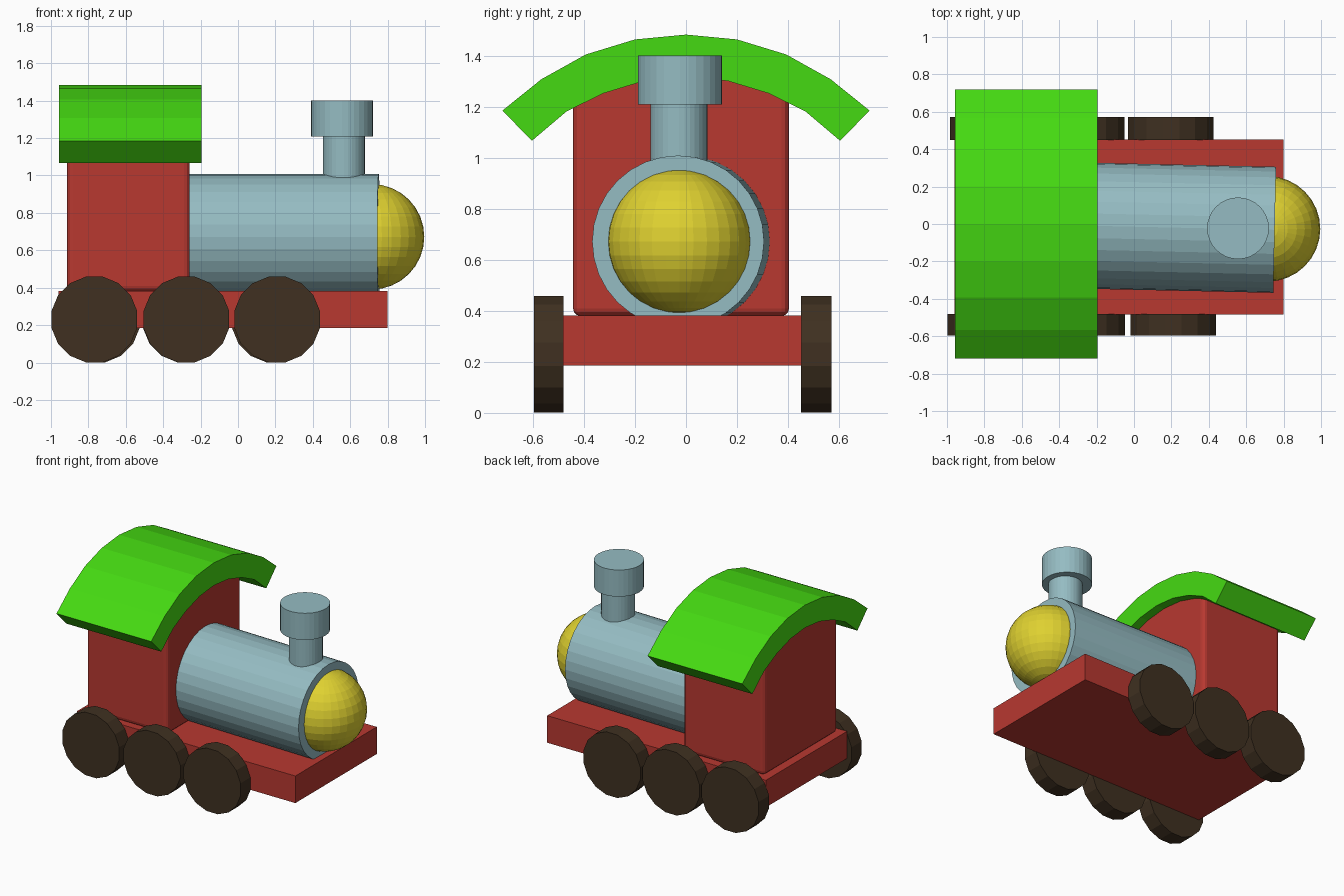
import bpy, bmesh
from math import pi, radians, cos, sin
from mathutils import Matrix, Vector

if "Cube" in bpy.data.objects:
    bpy.data.objects.remove(bpy.data.objects["Cube"])


def material(name, rgb):
    m = bpy.data.materials.new(name)
    m.diffuse_color = (*rgb, 1)
    m.use_nodes = True
    m.node_tree.nodes["Principled BSDF"].inputs["Base Color"].default_value = m.diffuse_color
    return m


RED = material("red_paint", (0.48, 0.04, 0.03))
GREEN = material("green_paint", (0.06, 0.70, 0.006))
BLUE = material("blue_grey_paint", (0.30, 0.50, 0.54))
YELLOW = material("yellow_paint", (0.74, 0.64, 0.03))
BROWN = material("dark_brown_paint", (0.05, 0.03, 0.015))


def finish(name, bm, mat):
    bmesh.ops.recalc_face_normals(bm, faces=bm.faces)
    mesh = bpy.data.meshes.new(name)
    bm.to_mesh(mesh)
    bm.free()
    mesh.materials.append(mat)
    obj = bpy.data.objects.new(name, mesh)
    bpy.context.collection.objects.link(obj)
    return obj


def box(name, lo, hi, mat, bevel=0.0):
    lo, hi = Vector(lo), Vector(hi)
    bm = bmesh.new()
    bmesh.ops.create_cube(bm, size=1, matrix=Matrix.Translation((lo + hi) / 2)
                          @ Matrix.Diagonal((*(hi - lo), 1)))
    obj = finish(name, bm, mat)
    if bevel:
        mod = obj.modifiers.new("rounded_edges", 'BEVEL')
        mod.width, mod.segments = bevel, 3
    return obj


def cylinder(name, start, end, radius, sides, mat, spin=0.0):
    start, end = Vector(start), Vector(end)
    axis = end - start
    bm = bmesh.new()
    bmesh.ops.create_cone(
        bm, cap_ends=True, segments=sides, radius1=radius, radius2=radius,
        depth=axis.length,
        matrix=Matrix.Translation((start + end) / 2)
        @ axis.to_track_quat('Z', 'Y').to_matrix().to_4x4()
        @ Matrix.Rotation(spin, 4, 'Z'))
    return finish(name, bm, mat)


# Base and cab
box("chassis", (-0.96, -0.483, 0.185), (0.80, 0.453, 0.382), RED)
box("cab", (-0.913, -0.443, 0.38), (-0.258, 0.404, 1.35), RED, 0.03)

# Arched roof: outer then inner arc, extruded along x
half_outer = [(0.2, 1.464), (0.393, 1.405), (0.567, 1.308), (0.72, 1.185)]
half_inner = [(0.604, 1.067), (0.468, 1.182), (0.323, 1.253), (0.165, 1.301)]
right = [(0, 1.483)] + half_outer + half_inner + [(0, 1.318)]
n = len(right)
bm = bmesh.new()
rings = []
for x in (-0.957, -0.195):
    rings.append(([bm.verts.new((x, y, z)) for y, z in right],
                  [bm.verts.new((x, -y, z)) for y, z in right]))
for side in (0, 1):
    a, b = rings[0][side], rings[1][side]
    for i in range(n - 1):
        bm.faces.new((a[i], a[i + 1], b[i + 1], b[i]))
    for ring in (a, b):
        for i in range(n // 2):
            j = n - 1 - i
            if j - i > 1:
                bm.faces.new((ring[i], ring[i + 1], ring[j - 1], ring[j]))
bmesh.ops.remove_doubles(bm, verts=bm.verts, dist=1e-5)
finish("roof", bm, GREEN)

# Boiler, turned very slightly, with a round nose
cylinder("boiler", (-0.30, -0.008, 0.672), (0.752, -0.031, 0.672), 0.337, 32, BLUE)
bm = bmesh.new()
bmesh.ops.create_uvsphere(bm, u_segments=32, v_segments=16, radius=0.282,
                          matrix=Matrix.Translation((0.714, -0.026, 0.672)))
finish("nose", bm, YELLOW)

# Chimney
cylinder("chimney_stem", (0.566, -0.028, 0.90), (0.566, -0.028, 1.25), 0.112, 32, BLUE)
cylinder("chimney_cap", (0.556, -0.023, 1.208), (0.556, -0.023, 1.402), 0.165, 32, BLUE)

# Three wheels on each side
for side, xs, y0, y1 in (("front", (-0.768, -0.276, 0.209), -0.596, -0.48),
                         ("back", (-0.755, -0.279, 0.197), 0.45, 0.571)):
    for i, x in enumerate(xs):
        cylinder(f"{side}_wheel_{i + 1}", (x, y0, 0.23), (x, y1, 0.23),
                 0.2335, 16, BROWN, pi / 16)
